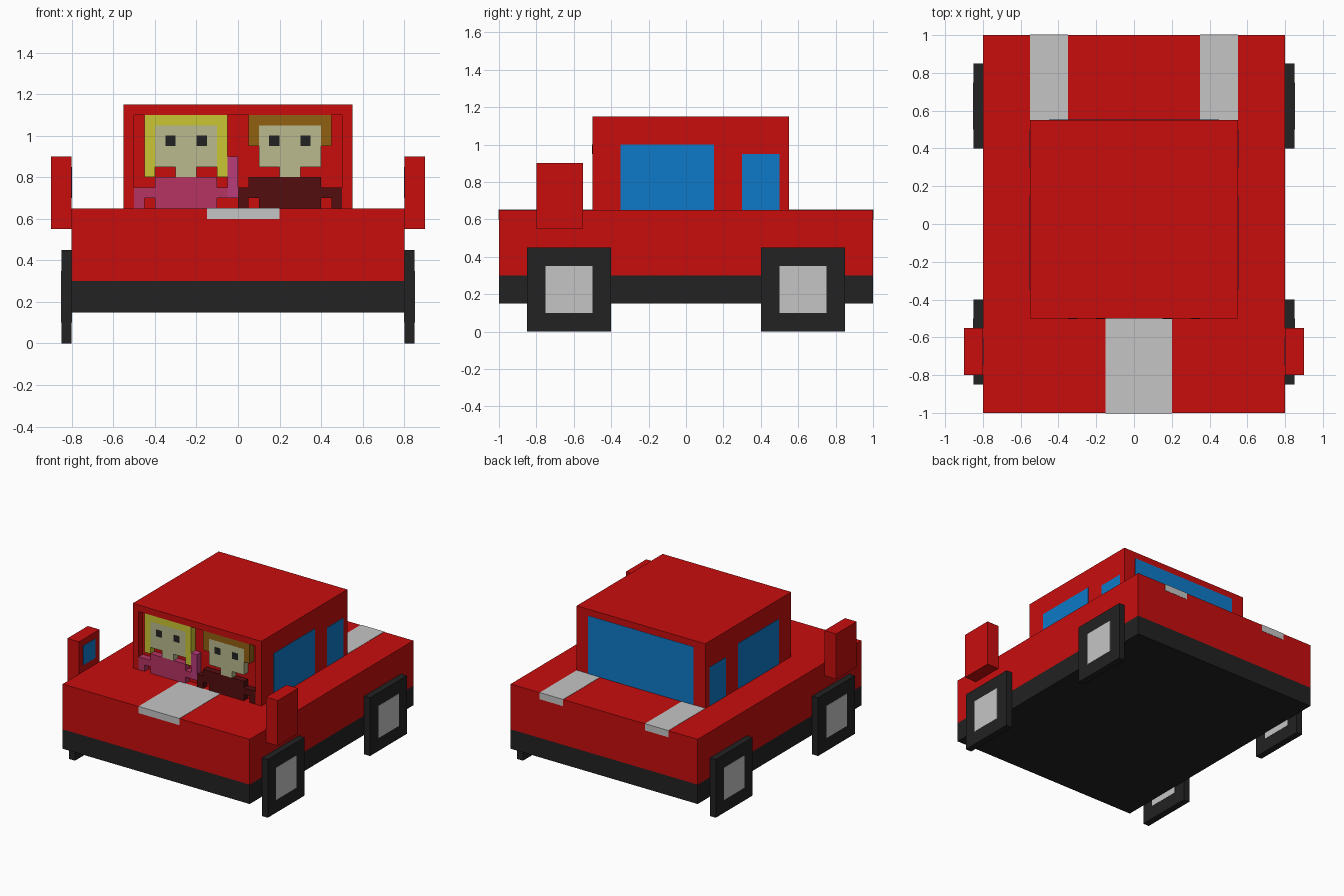
import bpy
import bmesh
from mathutils import Matrix, Vector

cube = bpy.data.objects.get("Cube")
if cube:
    bpy.data.objects.remove(cube, do_unlink=True)


def linear(c):
    c /= 255
    return c / 12.92 if c <= 0.04045 else ((c + 0.055) / 1.055) ** 2.4


def material(name, *rgb):
    m = bpy.data.materials.new(name)
    col = [linear(c) for c in rgb] + [1]
    m.diffuse_color = col
    m.use_nodes = True
    bsdf = next(n for n in m.node_tree.nodes if n.type == 'BSDF_PRINCIPLED')
    bsdf.inputs["Base Color"].default_value = col
    return m


red = material("red paint", 200, 13, 13)
black = material("black rubber", 34, 34, 34)
grey = material("light grey", 197, 197, 197)
blue = material("blue glass", 14, 122, 200)
yellow = material("yellow hair", 201, 198, 50)
brown = material("brown hair", 145, 96, 17)
skin = material("skin", 186, 186, 142)
pink = material("pink shirt", 183, 52, 100)
orchid = material("orchid sleeve", 184, 60, 122)
maroon = material("maroon shirt", 84, 13, 15)


def blocks(name, mat, *boxes):
    """One object made of boxes, each given as x, y and z ranges."""
    bm = bmesh.new()
    for box in boxes:
        lo, hi = (Vector(v) for v in zip(*box))
        bmesh.ops.create_cube(bm, size=1, matrix=Matrix.Translation((lo + hi) / 2)
                              @ Matrix.Diagonal((hi - lo).to_4d()))
    mesh = bpy.data.meshes.new(name)
    bm.to_mesh(mesh)
    bm.free()
    mesh.materials.append(mat)
    obj = bpy.data.objects.new(name, mesh)
    bpy.context.collection.objects.link(obj)
    return obj


def span(side, a, b):
    return tuple(sorted((side * a, side * b)))


EPS = 0.002     # how far painted plates stand proud
FRONT, WALL, BACK = -0.5, -0.45, 0.55   # cabin planes along y
DECK, ROOF = 0.65, 1.15

# Body and chassis
blocks("chassis", black, ((-.8, .8), (-1, 1), (.15, .3)))
blocks("body", red, ((-.8, .8), (-1, 1), (.3, DECK)))

# Cabin with a shallow open recess at the front
blocks("cabin", red,
       ((-.55, .55), (WALL, BACK), (DECK, ROOF)),
       ((-.55, -.5), (FRONT, WALL), (DECK, ROOF)),
       ((.5, .55), (FRONT, WALL), (DECK, ROOF)),
       ((-.5, .5), (FRONT, WALL), (1.1, ROOF)))
blocks("rear_window", blue, ((-.45, .45), (BACK - EPS, BACK + EPS), (DECK, 1.1)))

# Stripes wrapping over the body ends
blocks("hood_stripe", grey, ((-.15, .2), (-1 - EPS, FRONT), (.6, DECK + EPS)))

for side, label in ((-1, "right"), (1, "left")):
    blocks(f"{label}_trunk_stripe", grey,
           (span(side, .35, .55), (BACK, 1 + EPS), (.6, DECK + EPS)))

    # Side windows
    glass = span(side, .55 - EPS, .55 + EPS)
    blocks(f"{label}_front_window", blue, (glass, (-.35, .15), (DECK, 1)))
    blocks(f"{label}_back_window", blue, (glass, (.3, .5), (DECK, .95)))

    # Mirror with glass on its inner face
    blocks(f"{label}_mirror", red, (span(side, .8, .9), (-.8, -.55), (.55, .9)))
    blocks(f"{label}_mirror_glass", blue,
           (span(side, .8 - EPS, .8 + EPS), (-.75, -.6), (.7, .85)))

    # Square wheels with hubs showing on both faces
    for end, place in ((-1, "front"), (1, "back")):
        blocks(f"{label}_{place}_wheel", black,
               (span(side, .8, .85), span(end, .4, .85), (0, .45)))
        blocks(f"{label}_{place}_hub", grey,
               (span(side, .8 - EPS, .85 + EPS), span(end, .5, .75), (.1, .35)))


def relief(name, mat, cx, *rects, proud=0):
    """Flat blocks filling the recess, x measured from the figure centre."""
    return blocks(name, mat, *[((cx + a, cx + b), (FRONT - proud, WALL), (c, d))
                               for a, b, c, d in rects])


# Two blocky passengers
for who, cx, hair, hair_end, shirt in (("passenger", -.25, yellow, .8, pink),
                                       ("driver", .25, brown, .95, maroon)):
    relief(f"{who}_hair", hair, cx, (-.2, .2, 1.05, 1.1),
           (-.2, -.15, hair_end, 1.05), (.15, .2, hair_end, 1.05))
    relief(f"{who}_face", skin, cx, (-.15, .15, .85, 1.05), (-.05, .05, .8, .85))
    relief(f"{who}_eyes", black, cx, (-.1, -.05, .95, 1), (.05, .1, .95, 1), proud=EPS)
    relief(f"{who}_shirt", shirt, cx, (-.15, .15, .65, .8),
           (-.2, -.15, .7, .75), (.15, .2, .7, .75), (-.25, -.2, .65, .75))

relief("driver_left_sleeve", maroon, .25, (.2, .25, .65, .75))
relief("driver_right_shoulder", maroon, .25, (-.2, -.15, .75, .8))
relief("passenger_raised_arm", orchid, -.25, (.2, .25, .7, .9))
